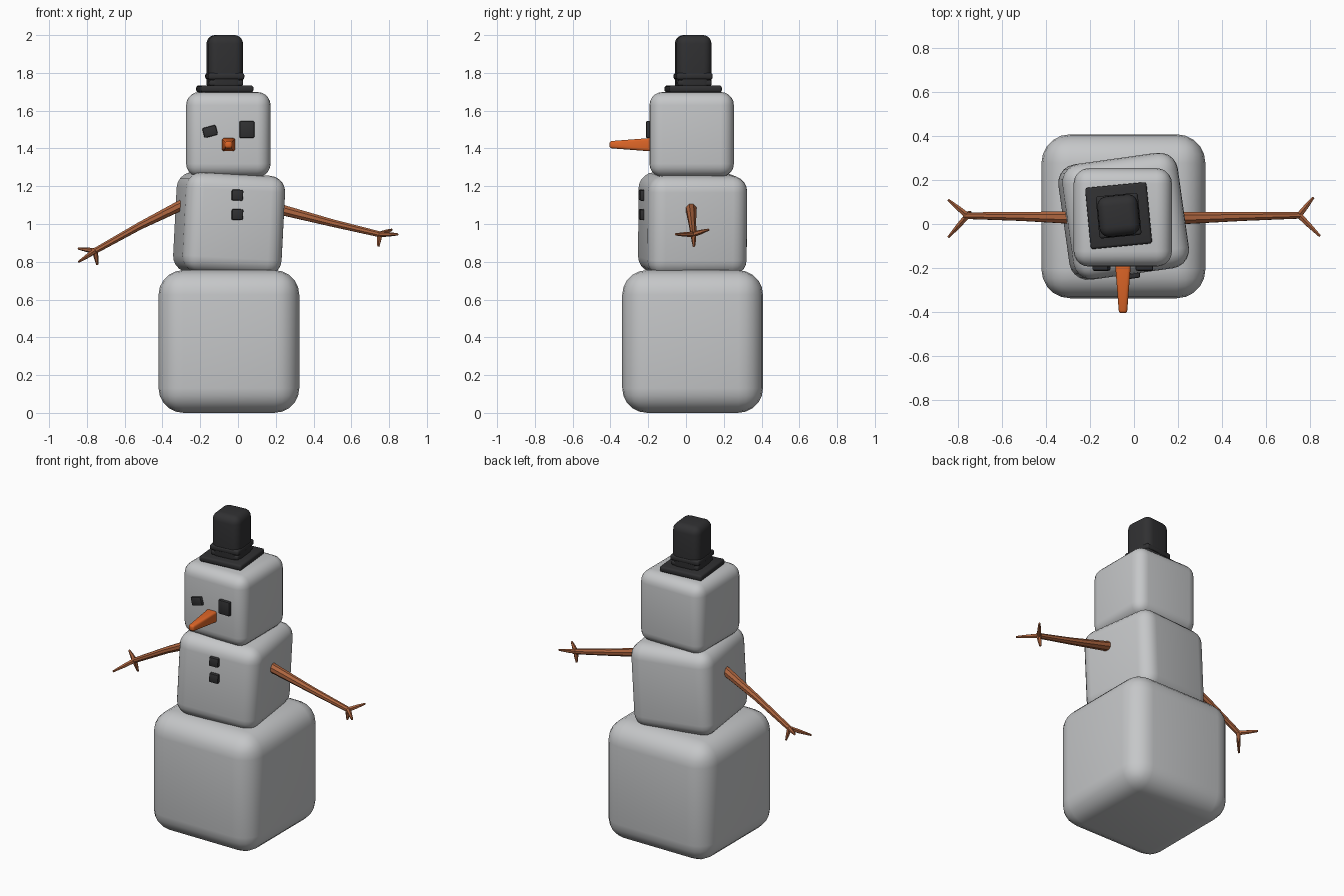
import bpy, bmesh, math
from mathutils import Vector, Matrix, Euler

if "Cube" in bpy.data.objects:
    bpy.data.objects.remove(bpy.data.objects["Cube"])


def material(name, rgb):
    m = bpy.data.materials.new(name)
    m.diffuse_color = (*rgb, 1)
    m.use_nodes = True
    m.node_tree.nodes["Principled BSDF"].inputs["Base Color"].default_value = m.diffuse_color
    return m


SNOW = material("snow", (0.56, 0.57, 0.58))
COAL = material("coal", (0.03, 0.03, 0.032))
WOOD = material("wood", (0.42, 0.13, 0.05))
CARROT = material("carrot", (0.72, 0.13, 0.02))


def finish(name, bm, mat, angle=40):
    bmesh.ops.recalc_face_normals(bm, faces=bm.faces[:])
    me = bpy.data.meshes.new(name)
    bm.to_mesh(me)
    bm.free()
    me.materials.append(mat)
    ob = bpy.data.objects.new(name, me)
    bpy.context.collection.objects.link(ob)
    bpy.ops.object.select_all(action='DESELECT')
    ob.select_set(True)
    bpy.context.view_layer.objects.active = ob
    bpy.ops.object.shade_smooth_by_angle(angle=math.radians(angle))
    return ob


def box(name, loc, size, bevel, mat, rot=(0, 0, 0), seg=5, front_taper=1.0):
    """Rounded box, rot in degrees; front_taper shrinks the -y end."""
    bm = bmesh.new()
    bmesh.ops.create_cube(bm, size=1)
    for v in bm.verts:
        k = front_taper if v.co.y < 0 else 1.0
        v.co = Vector((v.co.x * size[0] * k, v.co.y * size[1], v.co.z * size[2] * k))
    bmesh.ops.bevel(bm, geom=bm.edges[:], offset=bevel, segments=seg,
                    profile=0.5, affect='EDGES', clamp_overlap=True)
    r = Euler([math.radians(a) for a in rot]).to_matrix().to_4x4()
    bm.transform(Matrix.Translation(loc) @ r)
    return finish(name, bm, mat)


def limb(name, points, radii, mat, sides=8):
    """Tapered round branch through the given points."""
    bm = bmesh.new()
    pts = [Vector(p) for p in points]
    rings = []
    for i, (p, r) in enumerate(zip(pts, radii)):
        d = pts[min(i + 1, len(pts) - 1)] - pts[max(i - 1, 0)]
        u = d.cross(Vector((0, 0.05, 1))).normalized()
        w = d.cross(u).normalized()
        angles = [(k + 0.5) * math.tau / sides for k in range(sides)]
        rings.append([bm.verts.new(p + r * (math.cos(a) * u + math.sin(a) * w))
                      for a in angles])
    for a, b in zip(rings, rings[1:]):
        for k in range(sides):
            n = (k + 1) % sides
            bm.faces.new((a[k], a[n], b[n], b[k]))
    bm.faces.new(rings[0])
    bm.faces.new(rings[-1])
    return finish(name, bm, mat)


# Snow blocks
box("base_block", (-0.048, 0.035, 0.378), (0.745, 0.745, 0.755), 0.13, SNOW)
TORSO = Vector((-0.047, 0.035, 1.0))
box("torso_block", TORSO, (0.53, 0.53, 0.53), 0.085, SNOW, (0, 3, 8))
box("head_block", (-0.051, 0.03, 1.474), (0.447, 0.447, 0.45), 0.07, SNOW)

# Hat: brim, crown and band
hx, hy = -0.07, 0.038
box("hat_brim", (hx, hy, 1.715), (0.28, 0.28, 0.036), 0.012, COAL, (0, 0, 5.5), 3)
box("hat_crown", (hx, hy, 1.85), (0.185, 0.185, 0.30), 0.045, COAL, (0, 0, 5.5))
box("hat_band", (hx, hy, 1.782), (0.192, 0.192, 0.035), 0.012, COAL, (0, 0, 5.5), 3)
box("hat_lower_band", (hx, hy, 1.747), (0.18, 0.18, 0.03), 0.01, COAL, (0, 0, 5.5), 3)

# Face
box("left_eye", (-0.148, -0.195, 1.49), (0.074, 0.035, 0.054), 0.008, COAL, (0, -15, 0), 2)
box("right_eye", (0.047, -0.195, 1.50), (0.08, 0.035, 0.09), 0.008, COAL, (0, 0, 0), 2)
box("nose", (-0.05, -0.285, 1.42), (0.074, 0.24, 0.074), 0.012, CARROT,
    (0, 0, 0), 3, 0.5)

# Coal buttons on the turned torso front
for i, z in enumerate((1.153, 1.05)):
    box(f"button_{i + 1}", (-0.004, -0.23, z), (0.06, 0.035, 0.058), 0.008, COAL,
        (0, 3, 8), 2)

# Stick arms, each with two long twigs and one drooping twig
arms = {
    "right": ([(0.16, 0.025, 1.095), (0.25, 0.028, 1.07), (0.5, 0.034, 1.005),
               (0.765, 0.04, 0.942)],
              [(0.845, -0.055, 0.945), (0.815, 0.12, 0.97), (0.743, 0.042, 0.88)]),
    "left": ([(-0.24, 0.03, 1.125), (-0.32, 0.03, 1.09), (-0.52, 0.034, 0.99),
              (-0.77, 0.038, 0.85)],
             [(-0.843, -0.06, 0.80), (-0.845, 0.11, 0.87), (-0.745, 0.055, 0.785)]),
}
for side, (path, tips) in arms.items():
    limb(f"{side}_arm", path, (0.032, 0.029, 0.021, 0.016), WOOD)
    wrist = Vector(path[-1])
    root = wrist + (Vector(path[-2]) - wrist).normalized() * 0.015
    for i, tip in enumerate(tips):
        mid = root.lerp(Vector(tip), 0.5)
        limb(f"{side}_twig_{i + 1}", (root, mid, tip), (0.015, 0.012, 0.006), WOOD, 6)
